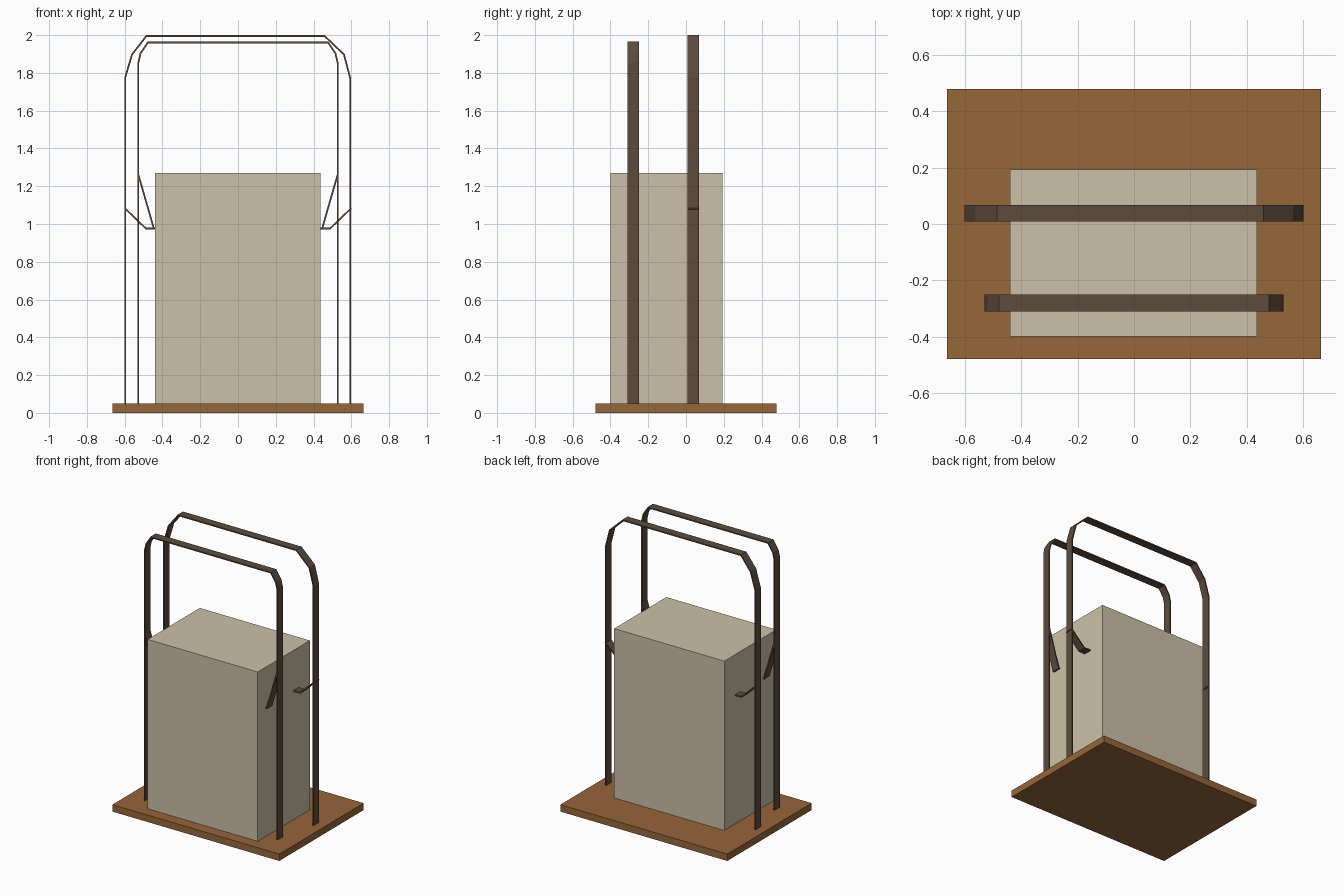
import bpy, bmesh
from mathutils import Vector

if "Cube" in bpy.data.objects:
    bpy.data.objects.remove(bpy.data.objects["Cube"])


def srgb(r, g, b):
    def lin(c):
        c /= 255
        return c / 12.92 if c <= 0.04045 else ((c + 0.055) / 1.055) ** 2.4
    return (lin(r), lin(g), lin(b), 1)


def material(name, rgb):
    m = bpy.data.materials.new(name)
    m.diffuse_color = srgb(*rgb)
    m.use_nodes = True
    m.node_tree.nodes["Principled BSDF"].inputs["Base Color"].default_value = m.diffuse_color
    return m


WOOD = material("brown wood", (150, 102, 58))
STONE = material("pale stone", (203, 193, 168))
METAL = material("dark bronze", (93, 75, 60))


def finish(name, bm, mat):
    bmesh.ops.recalc_face_normals(bm, faces=bm.faces)
    mesh = bpy.data.meshes.new(name)
    bm.to_mesh(mesh)
    bm.free()
    mesh.materials.append(mat)
    obj = bpy.data.objects.new(name, mesh)
    bpy.context.collection.objects.link(obj)


def box(name, lo, hi, mat):
    bm = bmesh.new()
    bmesh.ops.create_cube(bm, size=1)
    for v in bm.verts:
        v.co = [lo[i] if v.co[i] < 0 else hi[i] for i in range(3)]
    finish(name, bm, mat)


def strap(name, path, y0, y1, thick=0.009):
    """Flat bar following an x-z path, thickened to its right with mitred bends."""
    pts = [Vector(p) for p in path]
    dirs = [(b - a).normalized() for a, b in zip(pts, pts[1:])]
    norms = [Vector((d.y, -d.x)) for d in dirs]
    bm = bmesh.new()
    rings = []
    for i, p in enumerate(pts):
        n0, n1 = norms[max(i - 1, 0)], norms[min(i, len(norms) - 1)]
        q = p + (n0 + n1) * thick / (1 + n0.dot(n1))
        rings.append([bm.verts.new((c.x, y, c.y))
                      for c, y in ((p, y0), (p, y1), (q, y1), (q, y0))])
    for a, b in zip(rings, rings[1:]):
        for k in range(4):
            bm.faces.new((a[k], a[(k + 1) % 4], b[(k + 1) % 4], b[k]))
    bm.faces.new(rings[0])
    bm.faces.new(rings[-1])
    finish(name, bm, METAL)


def mirrored(path):
    return [(-x, z) for x, z in reversed(path)]


# Base board and block
box("base_board", (-0.665, -0.48, 0), (0.665, 0.48, 0.05), WOOD)
box("block", (-0.44, -0.40, 0.05), (0.437, 0.193, 1.27), STONE)

# Hoops with bevelled shoulders, and the hooks that grip the block
front_half = [(-0.532, 0.05), (-0.532, 1.855), (-0.52, 1.905), (-0.48, 1.965)]
back_half = [(-0.602, 0.05), (-0.602, 1.775), (-0.565, 1.90), (-0.487, 2.0)]
back_right = [(0.46, 2.0), (0.565, 1.90), (0.598, 1.775), (0.598, 0.05)]
front_hook = [(-0.532, 1.26), (-0.449, 0.972), (-0.437, 0.972)]
back_hook = [(-0.602, 1.08), (-0.49, 0.972), (-0.437, 0.972)]

FRONT, BACK = (-0.31, -0.25), (0.008, 0.068)
strap("front_hoop", front_half + mirrored(front_half), *FRONT)
strap("back_hoop", back_half + back_right, *BACK)
for row, hook, ys in (("front", front_hook, FRONT), ("back", back_hook, BACK)):
    strap(row + "_hook_left", hook, *ys, thick=-0.009)
    strap(row + "_hook_right", mirrored(hook), *ys, thick=-0.009)
